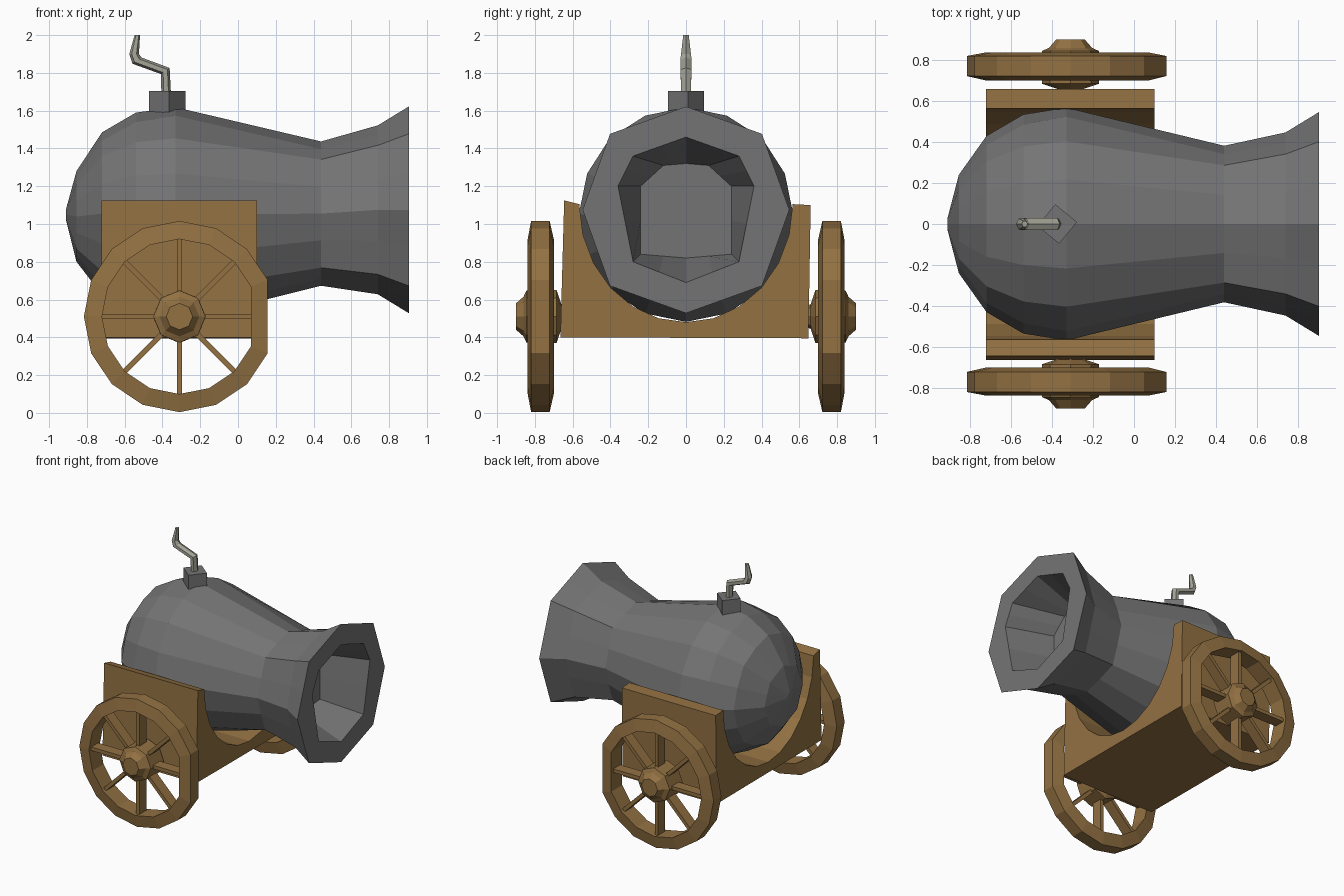
import bpy, bmesh
from math import sin, cos, pi, radians

default = bpy.data.objects.get("Cube")
if default:
    bpy.data.objects.remove(default, do_unlink=True)


def material(name, rgb):
    mat = bpy.data.materials.new(name)
    mat.use_nodes = True
    mat.diffuse_color = (*rgb, 1)
    mat.node_tree.nodes["Principled BSDF"].inputs["Base Color"].default_value = (*rgb, 1)
    return mat


IRON = material("grey iron", (0.175, 0.175, 0.175))
WOOD = material("brown wood", (0.29, 0.165, 0.055))
ROPE = material("pale fuse rope", (0.37, 0.37, 0.31))


def loft(name, rings, mat, loop=False):
    """Skin a list of equal point rings; cap the ends, or join last to first."""
    bm = bmesh.new()
    rows = [[bm.verts.new(p) for p in ring] for ring in rings]
    pairs = list(zip(rows, rows[1:]))
    if loop:
        pairs.append((rows[-1], rows[0]))
    else:
        bm.faces.new(rows[0])
        bm.faces.new(rows[-1])
    for a, b in pairs:
        n = len(a)
        for i in range(n):
            j = (i + 1) % n
            bm.faces.new((a[i], a[j], b[j], b[i]))
    bmesh.ops.recalc_face_normals(bm, faces=bm.faces)
    mesh = bpy.data.meshes.new(name)
    bm.to_mesh(mesh)
    bm.free()
    mesh.materials.append(mat)
    obj = bpy.data.objects.new(name, mesh)
    bpy.context.collection.objects.link(obj)
    return obj


# Barrel: rounded belly, octagonal neck and muzzle
def barrel_ring(x, z, r, diagonal, flat):
    """Ring across x; diagonal scales the 45 degree corners,
    flat pulls every second corner in towards an octagon."""
    scale = (1, flat * (1 + diagonal) / 2, diagonal, flat * (1 + diagonal) / 2)
    pts = []
    for k in range(16):
        a = k * pi / 8
        q = r * scale[k % 4]
        pts.append((x, q * sin(a), z + q * cos(a)))
    return pts


def bore_ring(x, half):
    """Ring from the top, right and bottom corners of a mirrored octagon."""
    corners = half + [(-y, z) for y, z in half[-2:0:-1]]
    pts = []
    for (y, z), (v, w) in zip(corners, corners[1:] + corners[:1]):
        pts += [(x, y, z), (x, (y + v) / 2, (z + w) / 2)]
    return pts


OCT = cos(pi / 8)
barrel_profile = [
    (-0.91, 1.05, 0.03, 1, 1), (-0.855, 1.04, 0.24, 1, OCT), (-0.72, 1.055, 0.43, 1, 0.97),
    (-0.54, 1.055, 0.535, 1, 0.98), (-0.33, 1.05, 0.568, 1.005, 0.995),
    (0.44, 1.055, 0.382, 1.06, 0.94), (0.74, 1.075, 0.447, 1.08, OCT),
    (0.904, 1.075, 0.547, 1.04, OCT),
]
bore_mouth = [(0, 1.46), (0.28, 1.36), (0.36, 1.20), (0.28, 0.80), (0, 0.69)]
bore_floor = [(0, 1.32), (0.12, 1.31), (0.24, 1.20), (0.24, 0.84), (0, 0.82)]
rings = [barrel_ring(*p) for p in barrel_profile]
rings += [bore_ring(0.904, bore_mouth), bore_ring(0.55, bore_floor)]
loft("barrel", rings, IRON)

# Touch hole block, turned corner-on
block = [[(-0.375 + 0.097 * cos(k * pi / 2 + 0.1), 0.097 * sin(k * pi / 2 + 0.1), z)
          for k in range(4)] for z in (1.56, 1.705)]
loft("fuse_block", block, IRON)

# Bent fuse: x, z, radius, tilt of the cross-section
fuse_path = [(-0.38, 1.68, 0.03, 0), (-0.385, 1.81, 0.033, 35),
             (-0.535, 1.865, 0.034, 35), (-0.55, 1.90, 0.03, 0), (-0.533, 2.0, 0.017, 0)]
fuse = []
for x, z, r, tilt in fuse_path:
    t = radians(tilt)
    fuse.append([(x + r * 0.85 * cos(a) * cos(t), r * sin(a), z + r * 0.85 * cos(a) * sin(t))
                 for a in (k * pi / 3 for k in range(6))])
loft("fuse", fuse, ROPE)

# Cradle: slightly skewed block with a rounded seat, extruded along the barrel
seat = []
for k in range(13):
    a = pi * k / 12
    seat.append((-0.565 * cos(a), 1.105 - 0.625 * sin(a)))
section = [(-0.665, 0.40), (-0.645, 1.125)] + seat + [(0.66, 1.10), (0.648, 0.395)]
loft("cradle", [[(x, y, z) for y, z in section] for x in (-0.722, 0.10)], WOOD)

# Wheels: round rims with one flattened side
WHEEL_X, WHEEL_Z = -0.31, 0.51


def wheel_ring(side, y, r, sides, flat=1):
    pts = []
    for k in range(sides):
        a = 2 * pi * k / sides
        q = r * (flat if k == sides // 4 else 1)
        pts.append((WHEEL_X + q * sin(a), side * y, WHEEL_Z - q * cos(a)))
    return pts


for side, label in ((-1, "front"), (1, "back")):
    rim = [(0.70, 0.41), (0.722, 0.506), (0.82, 0.506), (0.838, 0.41)]
    loft(label + "_wheel_rim", [wheel_ring(side, y, r, 16, OCT) for y, r in rim], WOOD, True)
    hub = [(0.62, 0.05), (0.66, 0.065), (0.685, 0.14), (0.845, 0.138), (0.86, 0.105), (0.90, 0.07)]
    loft(label + "_wheel_hub", [wheel_ring(side, y, r, 8) for y, r in hub], WOOD)
    for s in range(8):
        a = s * pi / 4
        ends = []
        for r in (0.10, 0.42):
            ends.append([(WHEEL_X + r * sin(a) + w * cos(a), side * y,
                          WHEEL_Z + r * cos(a) - w * sin(a))
                         for w, y in ((-0.014, 0.725), (0.014, 0.725),
                                      (0.014, 0.812), (-0.014, 0.812))])
        loft(f"{label}_wheel_spoke_{s + 1}", ends, WOOD)
